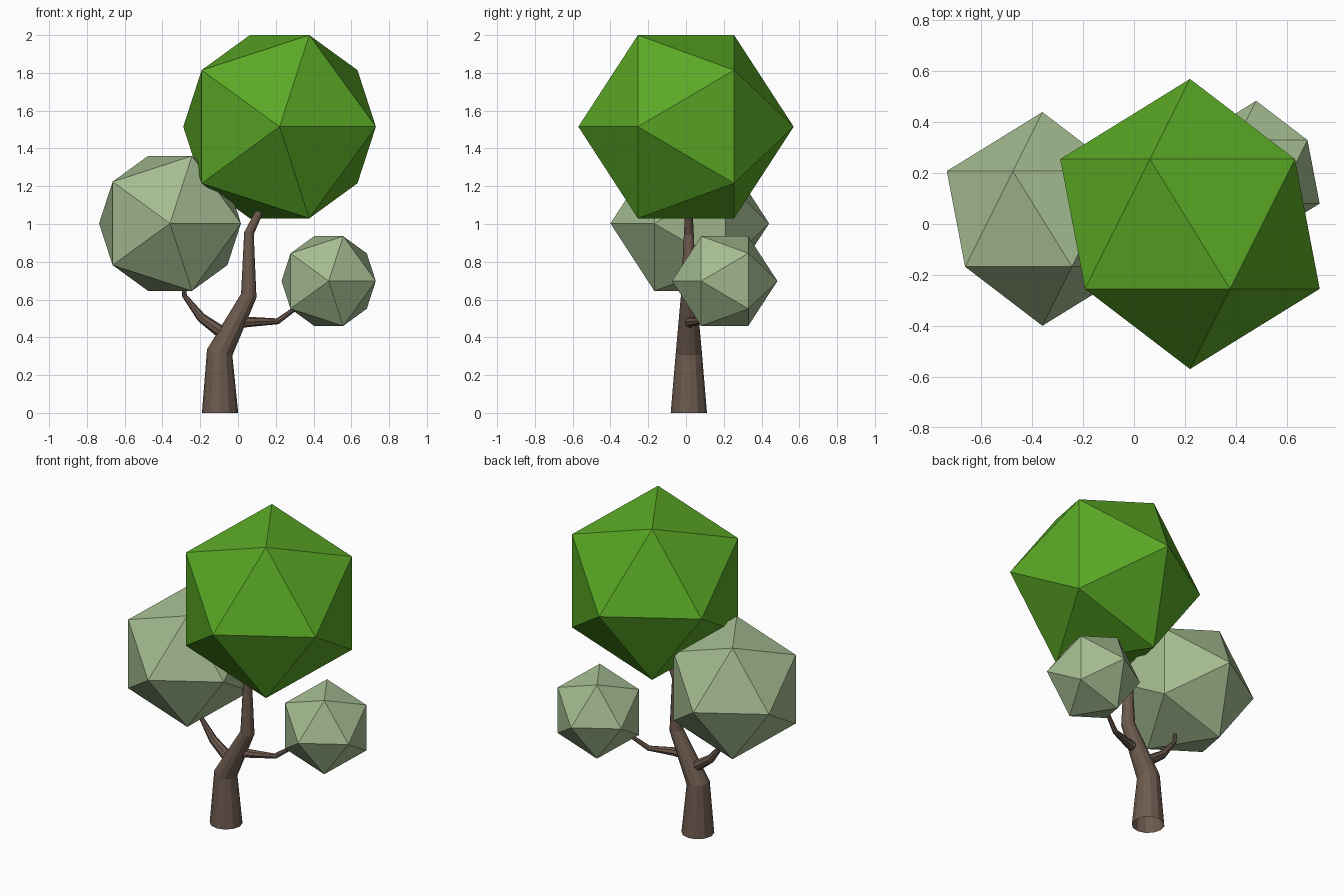
import bpy, bmesh, math
from mathutils import Vector

if "Cube" in bpy.data.objects:
    bpy.data.objects.remove(bpy.data.objects["Cube"])


def material(name, rgb):
    m = bpy.data.materials.new(name)
    m.diffuse_color = (*rgb, 1)
    m.use_nodes = True
    m.node_tree.nodes["Principled BSDF"].inputs["Base Color"].default_value = m.diffuse_color
    return m


GREEN = material("bright green", (0.102, 0.392, 0.0185))
SAGE = material("sage green", (0.376, 0.503, 0.283))
BARK = material("brown bark", (0.150, 0.102, 0.076))


def add_object(name, bm, mat):
    me = bpy.data.meshes.new(name)
    bm.to_mesh(me)
    bm.free()
    me.materials.append(mat)
    ob = bpy.data.objects.new(name, me)
    bpy.context.collection.objects.link(ob)
    return ob


def foliage(name, centre, radius, mat):
    """Icosahedron lying with its main axis along y."""
    bm = bmesh.new()
    bmesh.ops.create_icosphere(bm, subdivisions=1, radius=radius)
    ob = add_object(name, bm, mat)
    ob.location = centre
    ob.rotation_euler = (math.radians(90), 0, 0)


def limb(name, rings, sides, start=None):
    """Tapered faceted tube through (x, y, z, radius) rings, open at the start."""
    pts = [Vector(r[:3]) for r in rings]
    dirs = [(b - a).normalized() for a, b in zip(pts, pts[1:])]
    bm = bmesh.new()
    loops = []
    for i, (p, ring) in enumerate(zip(pts, rings)):
        t = (dirs[max(i - 1, 0)] + dirs[min(i, len(dirs) - 1)]).normalized()
        if i == 0 and start:
            t = Vector(start)
        v = t.cross(Vector((1, 0, 0)) if abs(t.x) < 0.9 else Vector((0, 0, 1)))
        # keep the ring frame steady: side axis close to y
        side = (Vector((0, 1, 0)) - t * t.y).normalized()
        v = side.cross(t)
        loops.append([bm.verts.new(p + ring[3] * (v * math.cos(a) + side * math.sin(a)))
                      for a in (2 * math.pi * k / sides for k in range(sides))])
    for lo, hi in zip(loops, loops[1:]):
        for k in range(sides):
            n = (k + 1) % sides
            bm.faces.new((lo[k], lo[n], hi[n], hi[k]))
    bm.faces.new(loops[-1])
    bmesh.ops.recalc_face_normals(bm, faces=bm.faces)
    add_object(name, bm, BARK)


# Crowns
foliage("main_crown", (0.22, 0, 1.515), 0.57, GREEN)
foliage("left_crown", (-0.36, 0.02, 1.003), 0.42, SAGE)
foliage("right_crown", (0.48, 0.205, 0.698), 0.279, SAGE)

# Trunk
limb("trunk", [(-0.095, 0.015, 0, 0.096), (-0.097, 0.015, 0.32, 0.069),
               (0.057, 0.015, 0.62, 0.042), (0.058, 0.015, 0.95, 0.026),
               (0.125, 0.015, 1.09, 0.019)], 12, start=(0, 0, 1))

# Branches
limb("left_branch", [(-0.05, 0.015, 0.40, 0.036), (-0.195, 0.025, 0.505, 0.025),
                     (-0.283, 0.03, 0.62, 0.013), (-0.287, 0.03, 0.68, 0.010)], 8)
limb("right_branch", [(0.0, 0.015, 0.48, 0.032), (0.07, 0.03, 0.482, 0.026),
                      (0.21, 0.08, 0.485, 0.016), (0.32, 0.13, 0.565, 0.011)], 8)
